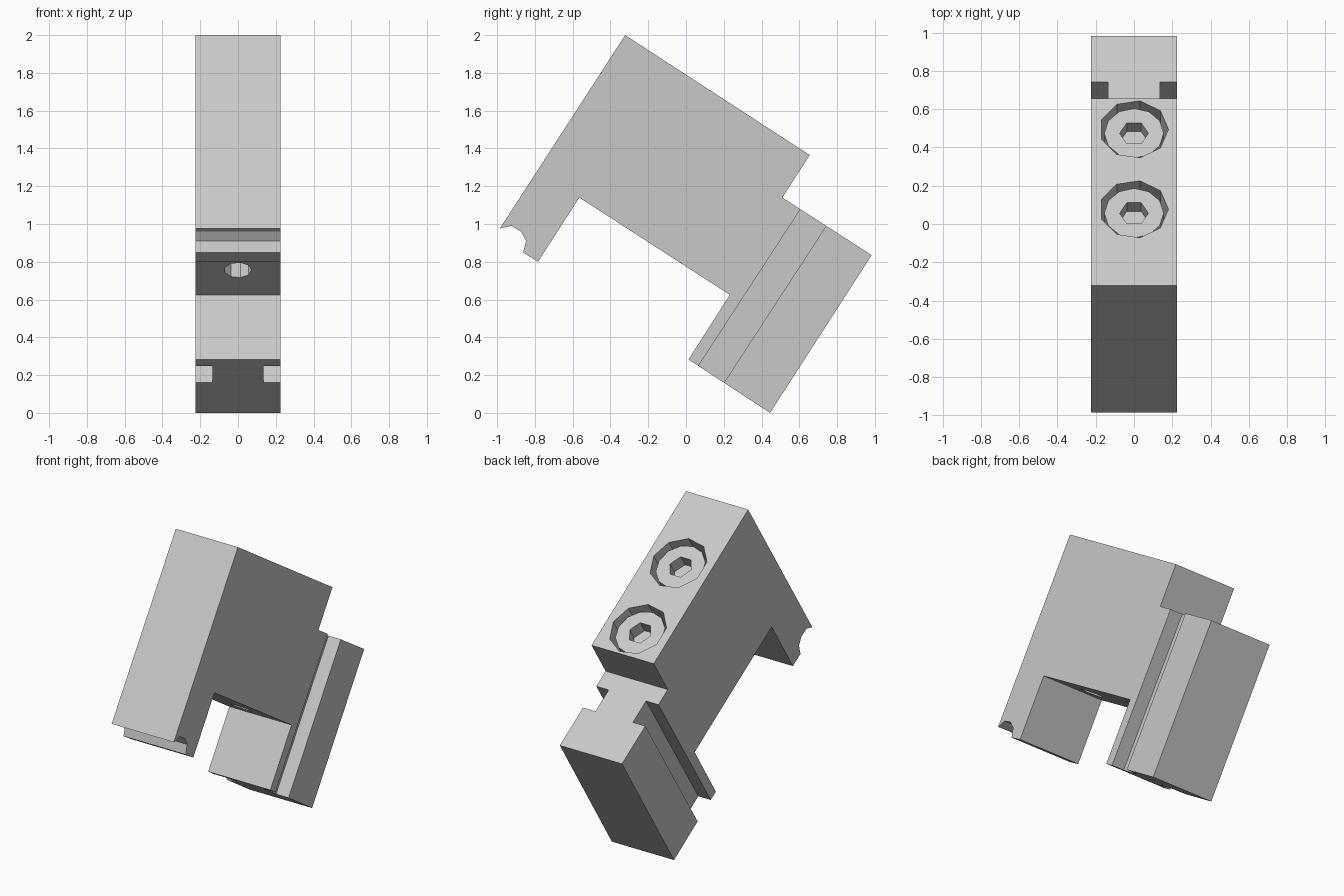
import bpy, bmesh, math
from mathutils import Matrix, Vector

if "Cube" in bpy.data.objects:
    bpy.data.objects.remove(bpy.data.objects["Cube"])

HALF = 0.225
TILT = math.atan2(0.635, 0.975)
ALONG = Vector((0, math.cos(TILT), -math.sin(TILT)))   # down the sloped top
UP = Vector((0, math.sin(TILT), math.cos(TILT)))       # out of the sloped top
TOP = Vector((0, -0.322, 2.0))                         # front edge of the top

steel = bpy.data.materials.new("light grey metal")
steel.use_nodes = True
grey = (0.58, 0.58, 0.58, 1)
steel.diffuse_color = grey
steel.node_tree.nodes["Principled BSDF"].inputs["Base Color"].default_value = grey


def extrude(name, loop, offset):
    """Prism from a closed loop of points pushed along an offset."""
    bm = bmesh.new()
    face = bm.faces.new([bm.verts.new(p) for p in loop])
    new = bmesh.ops.extrude_face_region(bm, geom=[face], use_keep_orig=True)
    moved = [v for v in new["geom"] if isinstance(v, bmesh.types.BMVert)]
    bmesh.ops.translate(bm, verts=moved, vec=offset)
    bmesh.ops.recalc_face_normals(bm, faces=bm.faces)
    mesh = bpy.data.meshes.new(name)
    bm.to_mesh(mesh)
    bm.free()
    mesh.materials.append(steel)
    obj = bpy.data.objects.new(name, mesh)
    bpy.context.collection.objects.link(obj)
    return obj


def side_prism(name, profile, x0, x1):
    return extrude(name, [(x0, y, z) for y, z in profile], Vector((x1 - x0, 0, 0)))


def bolt_prism(name, t, sides, radius, low, high):
    """Many-sided prism square to the sloped top, t along it from the front edge."""
    base = TOP + ALONG * t + UP * low
    angles = [math.tau * i / sides for i in range(sides)]
    loop = [base + Vector((radius * math.cos(a), 0, 0)) + ALONG * (-radius * math.sin(a))
            for a in angles]
    return extrude(name, loop, UP * (high - low))


def cut(target, cutter):
    mod = target.modifiers.new("cut", "BOOLEAN")
    mod.operation, mod.solver, mod.object = "DIFFERENCE", "EXACT", cutter
    bpy.context.view_layer.update()
    graph = bpy.context.evaluated_depsgraph_get()
    mesh = bpy.data.meshes.new_from_object(target.evaluated_get(graph))
    target.modifiers.clear()
    target.data = mesh
    bpy.data.objects.remove(cutter)


# Main bracket: sloped body, front hook with hollow, and rear foot
profile = [(-0.322, 2.0), (0.655, 1.365), (0.51, 1.14), (0.983, 0.835),
           (0.445, 0.0), (0.013, 0.283), (0.232, 0.625), (-0.565, 1.14),
           (-0.783, 0.80), (-0.862, 0.849), (-0.847, 0.91), (-0.873, 0.96),
           (-0.925, 0.99), (-0.985, 0.977)]
body = side_prism("clamp_body", profile, -HALF, HALF)

# Slots along both sides of the rear foot
for side in (-1, 1):
    low_a, low_b = Vector((0, 0.066, 0.249)), Vector((0, 0.202, 0.161))
    corners = [low_a - UP * 0.1, low_b - UP * 0.1, low_b + UP * 1.1, low_a + UP * 1.1]
    cut(body, side_prism("slot_cutter", [(c.y, c.z) for c in corners],
                         side * 0.135, side * 0.3))

# Two counterbored holes, each with a socket screw
for label, t in (("front", 0.476), ("rear", 0.974)):
    cut(body, bolt_prism("bore_cutter", t, 9, 0.18, -0.25, 0.1))
    cut(body, bolt_prism("hole_cutter", t, 9, 0.073, -1.0, -0.2))
    screw = bolt_prism(label + "_screw_head", t, 12, 0.155, -0.25, -0.037)
    cut(screw, bolt_prism("socket_cutter", t, 6, 0.075, -0.12, 0.1))
    # Keep the screw end well inside the hole
    bolt_prism(label + "_screw_shaft", t, 9, 0.07, -0.55, -0.24)
